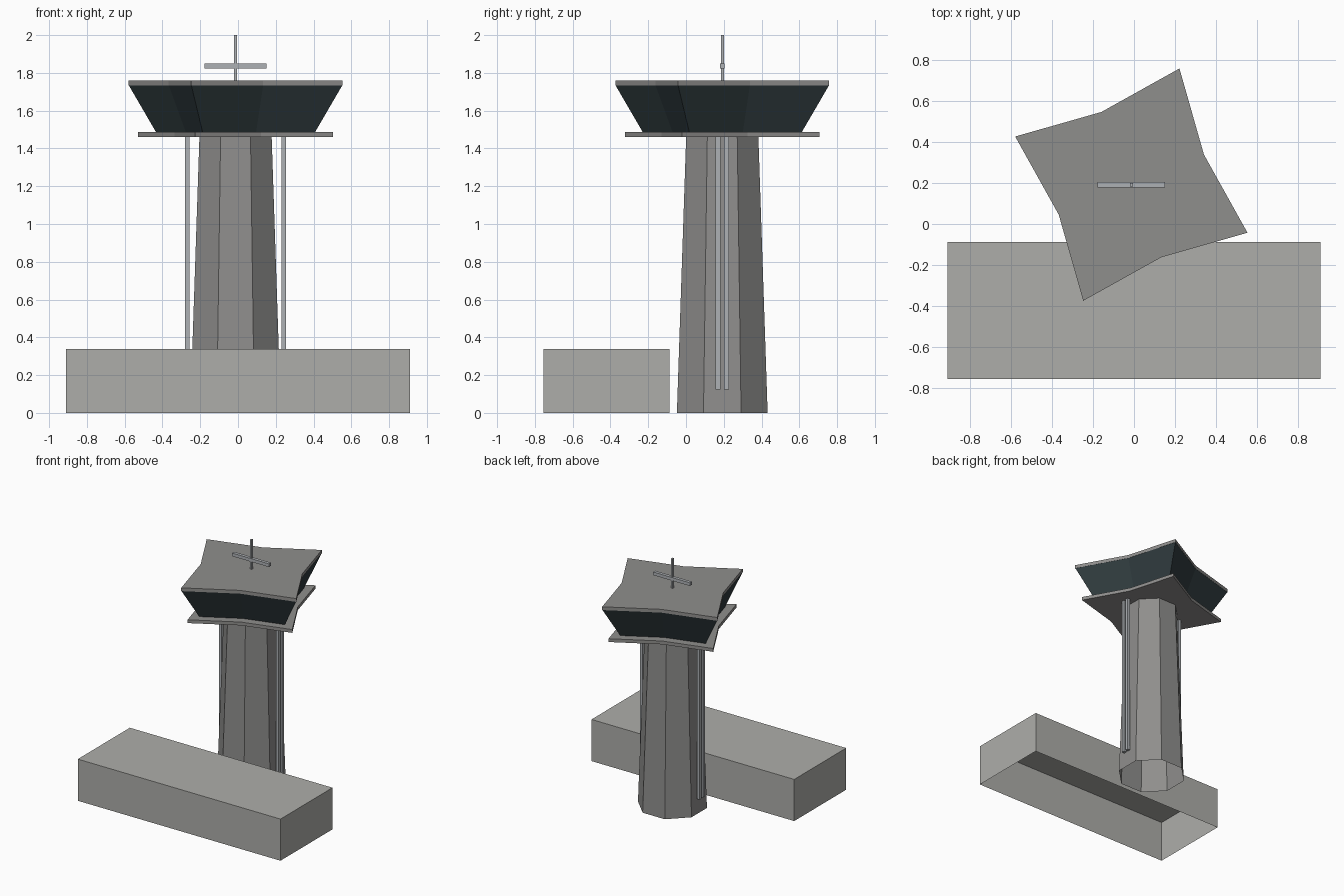
import bpy, bmesh
from math import cos, sin, radians

if "Cube" in bpy.data.objects:
    bpy.data.objects.remove(bpy.data.objects["Cube"])

CX, CY = -0.013, 0.192  # tower axis
COLOURS = {"light_concrete": (0.42, 0.42, 0.40, 1), "dark_concrete": (0.275, 0.272, 0.265, 1),
           "tinted_glass": (0.03, 0.045, 0.05, 1), "metal": (0.42, 0.44, 0.46, 1)}


def material(name):
    mat = bpy.data.materials.get(name) or bpy.data.materials.new(name)
    mat.diffuse_color = COLOURS[name]
    mat.use_nodes = True
    mat.node_tree.nodes["Principled BSDF"].inputs["Base Color"].default_value = mat.diffuse_color
    return mat


def ring_loft(name, rings, mat, bottom=True, top=True):
    """Loft (z, points) rings of equal size into a flat-faced solid or open shell."""
    bm = bmesh.new()
    loops = [[bm.verts.new((x, y, z)) for x, y in pts] for z, pts in rings]
    n = len(loops[0])
    for a, b in zip(loops, loops[1:]):
        for i in range(n):
            j = (i + 1) % n
            bm.faces.new((a[i], a[j], b[j], b[i]))
    if bottom:
        bm.faces.new(loops[0][::-1])
    if top:
        bm.faces.new(loops[-1])
    me = bpy.data.meshes.new(name)
    bm.to_mesh(me)
    bm.free()
    me.materials.append(material(mat))
    ob = bpy.data.objects.new(name, me)
    bpy.context.collection.objects.link(ob)


def star(r_corner, r_valley):
    """Eight points around the tower axis with alternating radii."""
    pts = []
    for i in range(8):
        r, a = (r_corner if i % 2 else r_valley), radians(22.5 + 45 * i)
        pts.append((CX + r * cos(a), CY + r * sin(a)))
    return pts


def four_star(r):
    return star(r, r * 0.625)


def box(name, x0, x1, y0, y1, z0, z1, mat, bottom=True):
    pts = [(x0, y0), (x1, y0), (x1, y1), (x0, y1)]
    ring_loft(name, [(z0, pts), (z1, pts)], mat, bottom)


# Low building in front, open underneath
box("base_building", -0.91, 0.91, -0.755, -0.088, 0, 0.338, "light_concrete", bottom=False)

# Tapered octagonal shaft, open at the ends
ring_loft("tower_shaft", [(0, star(0.26, 0.26)), (1.46, star(0.207, 0.207))],
          "dark_concrete", False, False)

# Star-shaped deck, flared glazed cabin and roof
ring_loft("lower_deck", [(1.46, four_star(0.558)), (1.487, four_star(0.558))], "dark_concrete")
ring_loft("cabin_windows", [(1.487, four_star(0.456)), (1.733, four_star(0.611))],
          "tinted_glass", False, False)
ring_loft("roof", [(1.733, four_star(0.613)), (1.76, four_star(0.613))], "dark_concrete")

# Pairs of pipes on both sides of the shaft
for side, sx in (("left", -1), ("right", 1)):
    for k, sy in (("front", -1), ("back", 1)):
        x, y = CX + sx * 0.255, CY + sy * 0.022
        box(f"pipe_{side}_{k}", x - 0.012, x + 0.012, y - 0.013, y + 0.013, 0.125, 1.46, "metal")

# Roof mast with crossbar
box("mast", CX - 0.007, CX + 0.007, CY - 0.008, CY + 0.008, 1.76, 2.0, "metal")
box("mast_crossbar", CX - 0.165, CX + 0.165, CY - 0.013, CY + 0.013, 1.824, 1.85, "metal")
